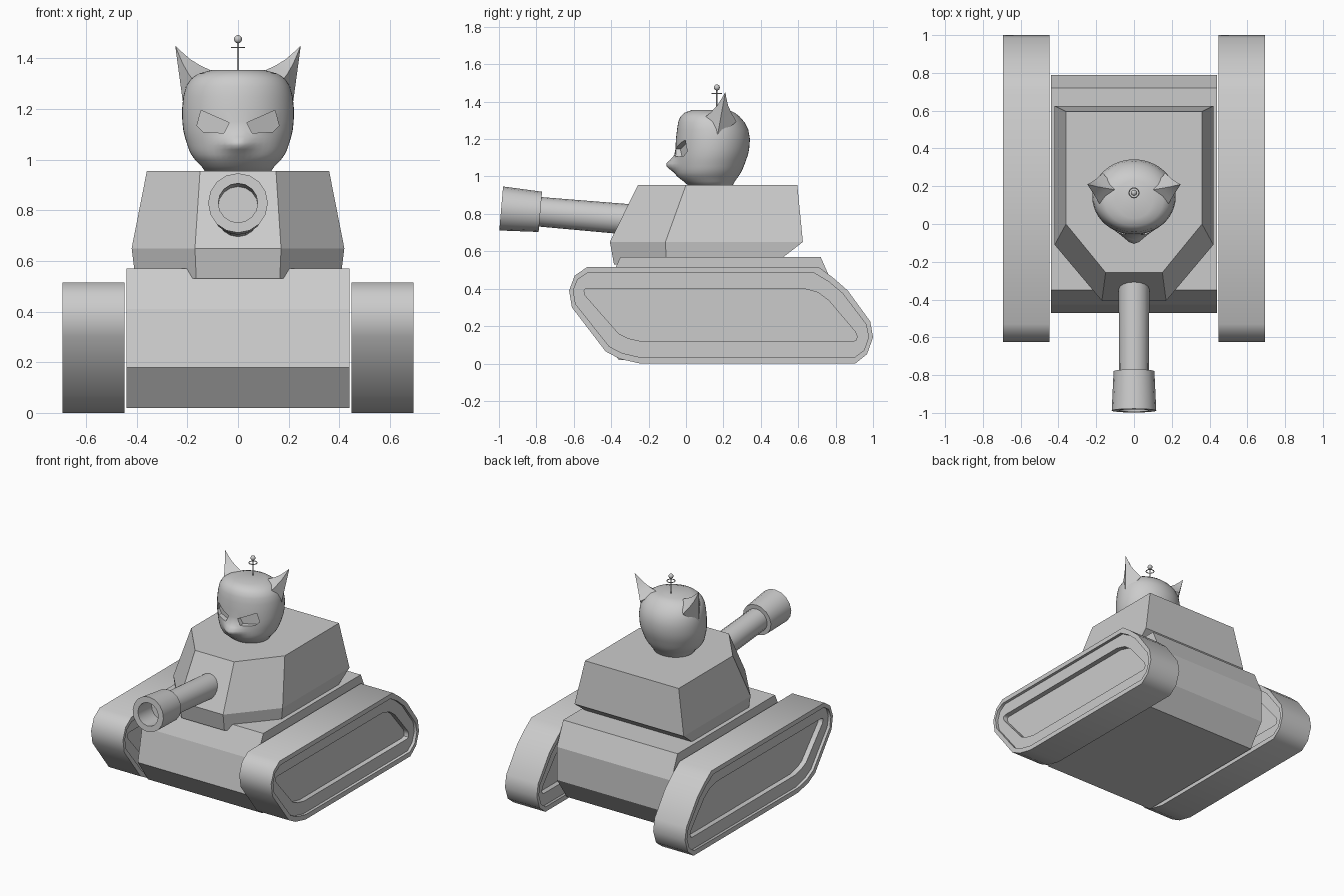
import bpy, bmesh, math
from mathutils import Vector

cube = bpy.data.objects.get("Cube")
if cube:
    bpy.data.objects.remove(cube, do_unlink=True)

grey = bpy.data.materials.new("plain grey")
grey.use_nodes = True
grey.diffuse_color = (0.6, 0.6, 0.6, 1)
bsdf = next(n for n in grey.node_tree.nodes if n.type == 'BSDF_PRINCIPLED')
bsdf.inputs["Base Color"].default_value = (0.6, 0.6, 0.6, 1)


def smooth(ob, degrees):
    bpy.ops.object.select_all(action='DESELECT')
    ob.select_set(True)
    bpy.context.view_layer.objects.active = ob
    bpy.ops.object.shade_smooth_by_angle(angle=math.radians(degrees))


def finish(name, bm, angle=None):
    bmesh.ops.recalc_face_normals(bm, faces=bm.faces)
    mesh = bpy.data.meshes.new(name)
    bm.to_mesh(mesh)
    bm.free()
    ob = bpy.data.objects.new(name, mesh)
    bpy.context.collection.objects.link(ob)
    mesh.materials.append(grey)
    if angle:
        smooth(ob, angle)
    return ob


def loft(name, rings, angle=None):
    """Skin a list of equal point rings and cap both ends."""
    bm = bmesh.new()
    loops = [[bm.verts.new(p) for p in ring] for ring in rings]
    n = len(loops[0])
    for a, b in zip(loops, loops[1:]):
        for i in range(n):
            j = (i + 1) % n
            bm.faces.new((a[i], a[j], b[j], b[i]))
    bm.faces.new(loops[0])
    bm.faces.new(loops[-1])
    return finish(name, bm, angle)


def circle(n):
    return [(math.cos(2 * math.pi * i / n), math.sin(2 * math.pi * i / n)) for i in range(n)]


# Tracks: rim, shallow ledge and recessed panel on both sides
OUTER = [(-.625, .39), (-.595, .47), (-.53, .515), (.71, .515), (.785, .46),
         (.865, .39), (.985, .225), (1.0, .14), (.968, .05), (.905, 0),
         (-.245, 0), (-.355, .025), (-.43, .065), (-.61, .30)]
INNER = [(-.545, .39), (-.54, .398), (-.52, .402), (.625, .402), (.705, .38),
         (.765, .335), (.905, .17), (.915, .145), (.91, .125), (.89, .118),
         (-.235, .118), (-.31, .135), (-.36, .16), (-.54, .365)]
H = 0.1225
half_section = [(1, H - .055), (1, H - .02), (.28, H - .02), (.28, H), (0, H)]
section = half_section + [(t, -x) for t, x in reversed(half_section)]
for side, label in ((1, "left"), (-1, "right")):
    loft(label + "_track", [
        [(side * .57 + x, a[0] + (b[0] - a[0]) * t, a[1] + (b[1] - a[1]) * t)
         for a, b in zip(OUTER, INNER)] for t, x in section], 50)

# Hull: side profile stretched across the width
hull = [(-.35, .57), (-.425, .41), (-.472, .18), (-.36, .02),
        (.68, .02), (.79, .18), (.79, .41), (.72, .57)]
loft("hull", [[(x, y, z) for y, z in hull] for x in (-.44, .44)])


# Turret: three six-sided levels
def turret_level(z, w, back, mid, front_w, front):
    right = [(w, back, z), (w, mid, z), (front_w, front, z)]
    return right + [(-x, y, zz) for x, y, zz in reversed(right)]


loft("turret", [turret_level(.53, .405, .47, -.105, .165, -.385),
                turret_level(.65, .42, .625, -.11, .17, -.407),
                turret_level(.955, .36, .595, 0, .15, -.257)])

# Gun barrel: bore, flared muzzle and tube, tilted slightly upwards
start = Vector((0, -.988, .829))
axis = Vector((0, .70, -.06)).normalized()
up = Vector((0, -axis.z, axis.y))
side_dir = Vector((1, 0, 0))
barrel = [(.15, .078), (0, .078), (0, .118), (.21, .108), (.21, .079), (.75, .082)]
loft("gun_barrel", [[start + axis * s + (side_dir * c + up * d) * r for c, d in circle(16)]
                    for s, r in barrel], 40)

# Head: stacked ovals (height, half width, front, back) with a snout bulge
LEVELS = [(.945, .125, .02, .245), (.975, .145, -.015, .262), (1.0, .17, -.045, .28),
          (1.02, .184, -.053, .293), (1.04, .194, -.056, .303), (1.055, .199, -.057, .309),
          (1.07, .204, -.058, .315), (1.09, .21, -.058, .322), (1.115, .216, -.058, .331),
          (1.15, .22, -.056, .338), (1.20, .221, -.054, .342), (1.25, .216, -.048, .333),
          (1.29, .205, -.042, .313), (1.32, .185, -.03, .287), (1.34, .155, -.01, .262),
          (1.355, .10, .03, .23)]


def head_ring(z, rx, front, back):
    ring = []
    for c, s in circle(48):
        x, y = rx * c, (front + back) / 2 + s * (back - front) / 2
        if s < 0:
            y -= .05 * math.exp(-(x / .06) ** 2 - ((z - 1.062) / .034) ** 2)
        ring.append((x, y, z))
    return ring


head = loft("cat_head", [head_ring(*lv) for lv in LEVELS], 60)

# Slanted eyes, cut shallowly into the face
EYE = [(.146, 1.195), (.035, 1.146), (.055, 1.105), (.138, 1.11), (.162, 1.134)]
for side, label in ((1, "left"), (-1, "right")):
    cutter = loft(label + "_eye_cutter", [
        [(side * x, -.2, z) for x, z in EYE],
        [(side * x, -.03 + .46 * (x - .035), z) for x, z in EYE]])
    cutter.hide_render = True
    cutter.hide_viewport = True
    cut = head.modifiers.new(label + "_eye", 'BOOLEAN')
    cut.operation = 'DIFFERENCE'
    cut.solver = 'EXACT'
    cut.object = cutter

# Ears: pointed, with slightly hollow edges
TIP = Vector((.248, .21, 1.45))
BASE = [Vector(p) for p in ((.09, .18, 1.345), (.165, .075, 1.295),
                            (.214, .165, 1.20), (.165, .27, 1.295))]
PULL = [Vector(p) for p in ((.012, 0, -.006), (.008, .018, 0), (0, 0, 0), (.008, -.012, 0))]
for side, label in ((1, "left"), (-1, "right")):
    rings = []
    for t, k in ((0, 0), (.3, .85), (.55, 1), (.8, .5), (.99, 0)):
        pts = [b.lerp(TIP, t) + p * k for b, p in zip(BASE, PULL)]
        rings.append([(side * p.x, p.y, p.z) for p in pts])
    loft(label + "_ear", rings, 35)

# Antenna: stem, ring and ball
AY = .165
loft("antenna_stem", [[(.004 * c, AY + .004 * s, z) for c, s in circle(8)]
                      for z in (1.34, 1.47)], 50)
bpy.ops.mesh.primitive_torus_add(major_radius=.026, minor_radius=.003, major_segments=20,
                                 minor_segments=6, location=(0, AY, 1.443))
ring = bpy.context.object
ring.name = "antenna_ring"
bpy.ops.mesh.primitive_uv_sphere_add(radius=.016, segments=16, ring_count=10,
                                     location=(0, AY, 1.476))
ball = bpy.context.object
ball.name = "antenna_ball"
for ob in (ring, ball):
    ob.data.materials.append(grey)
    smooth(ob, 70)
